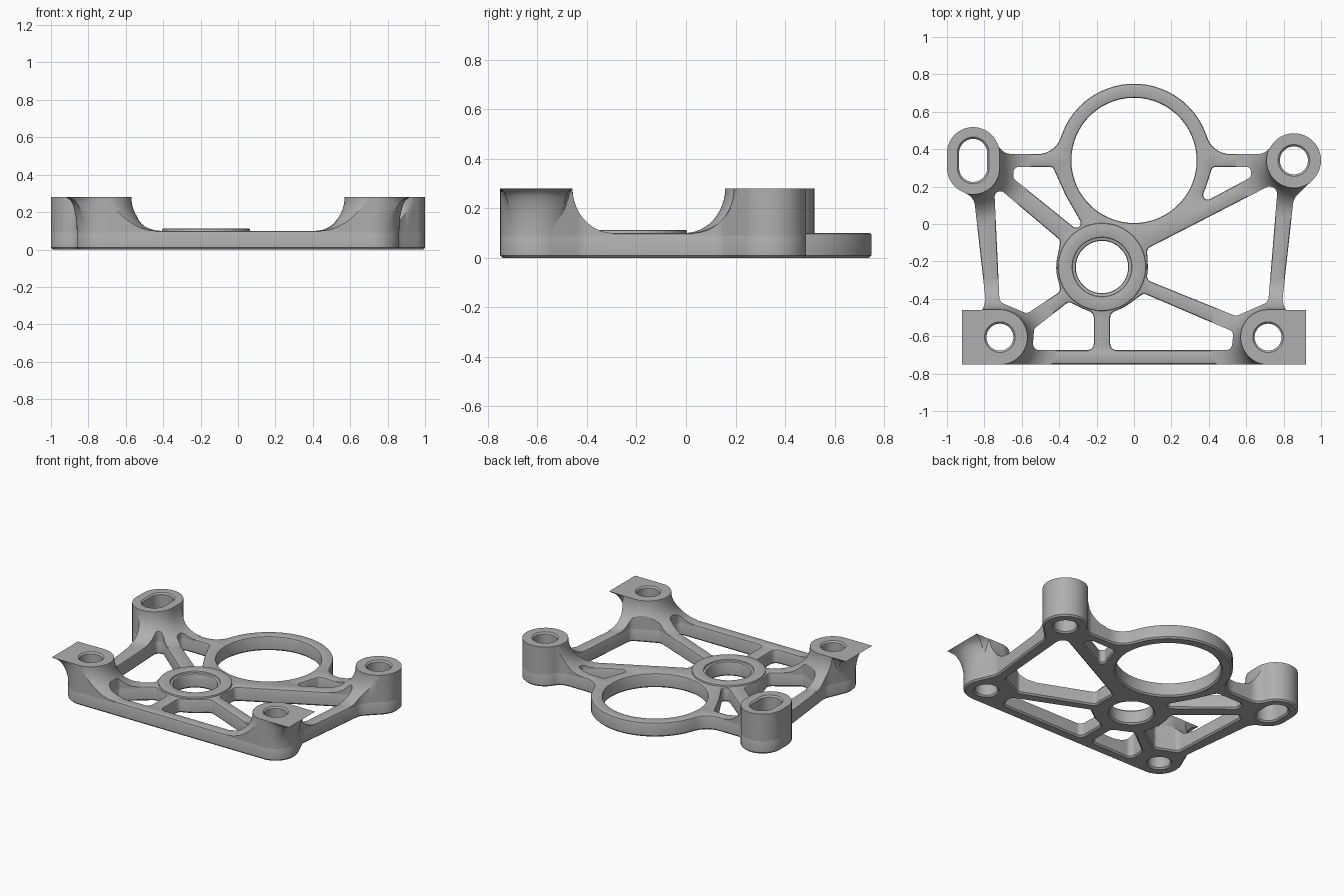
import bpy, bmesh, math

cube = bpy.data.objects.get("Cube")
if cube:
    bpy.data.objects.remove(cube)

GREY = (0.43, 0.43, 0.43, 1)
metal = bpy.data.materials.new("plain_grey")
metal.use_nodes = True
metal.diffuse_color = GREY
metal.node_tree.nodes["Principled BSDF"].inputs["Base Color"].default_value = GREY

STEP = math.radians(6)
PLATE_TOP, POST_TOP = 0.10, 0.28
FLARE = 0.165


def belt(pulleys):
    """Closed path round pulleys (x, y, r); negative r bends the path inwards."""
    n = len(pulleys)
    if n == 1:
        x, y, r = pulleys[0]
        return [(x, y, r, k * STEP) for k in range(round(math.tau / STEP))]
    heads = []
    for i in range(n):
        (x, y, r), (x2, y2, r2) = pulleys[i], pulleys[(i + 1) % n]
        ratio = (r2 - r) / math.hypot(x2 - x, y2 - y)
        heads.append(math.atan2(y2 - y, x2 - x) - math.asin(max(-1, min(1, ratio))))
    path = []
    for i, (x, y, r) in enumerate(pulleys):
        start = heads[i - 1]
        turn = (heads[i] - start) % math.tau
        if r < 0:
            turn = turn - math.tau if turn > math.pi else 0
        elif turn > 6:
            turn = 0
        steps = max(2, round(abs(turn) / STEP))
        path += [(x, y, r, start + turn * k / steps) for k in range(steps + 1)]
    return path


def ring(path, grow, z):
    return [(x + (r + grow) * math.sin(a), y - (r + grow) * math.cos(a), z)
            for x, y, r, a in path]


def solid(name, stacks):
    """Closed mesh from stacks of rings that share one bottom and one top height."""
    bm = bmesh.new()
    for rings in stacks:
        rows = [[bm.verts.new(p) for p in row] for row in rings]
        for low, high in zip(rows, rows[1:]):
            for i in range(len(low)):
                bm.faces.new((low[i - 1], low[i], high[i], high[i - 1]))
    bmesh.ops.remove_doubles(bm, verts=bm.verts[:], dist=0.0002)
    for z in (stacks[0][0][0][2], stacks[0][-1][0][2]):
        rim = [e for e in bm.edges if e.is_boundary
               and all(abs(v.co.z - z) < 1e-4 for v in e.verts)]
        bmesh.ops.triangle_fill(bm, use_beauty=True, edges=rim, normal=(0, 0, 1))
    bmesh.ops.recalc_face_normals(bm, faces=bm.faces[:])
    mesh = bpy.data.meshes.new(name)
    bm.to_mesh(mesh)
    bm.free()
    mesh.materials.append(metal)
    obj = bpy.data.objects.new(name, mesh)
    bpy.context.collection.objects.link(obj)
    return obj


def plate(name, outline, holes, z0, z1, edge):
    """Flat plate with holes and softened rims."""
    levels = [(z0, 0), (z1, 0)]
    if edge:
        levels = [(z0, -edge), (z0 + edge, 0), (z1 - edge, 0),
                  (z1 - edge * 0.3, -edge * 0.3), (z1, -edge)]
    stacks = [[ring(belt(outline), d, z) for z, d in levels]]
    stacks += [[ring(belt(h), -d, z) for z, d in levels] for h in holes]
    return solid(name, stacks)


def carve(obj, tool, operation):
    tool.hide_render = True
    mod = obj.modifiers.new(operation.lower(), "BOOLEAN")
    mod.operation, mod.solver, mod.object = operation, "EXACT", tool
    bpy.context.view_layer.update()
    done = obj.evaluated_get(bpy.context.evaluated_depsgraph_get())
    mesh = bpy.data.meshes.new_from_object(done)
    obj.modifiers.clear()
    obj.data = mesh


# Plan of the frame: big ring, four posts and the bars between them
RING, HUB = (0, 0.34), (-0.171, -0.23)
FRONT_X, FRONT_Y, POST_R = 0.717, -0.605, 0.145
hub_side = (*HUB, -0.245)
ring_side = (*RING, -0.41)
outline = [
    (*RING, 0.41), (-0.515, 0.504, -0.13), (-0.6535, 0.454, -0.08),
    (-0.86, 0.378, 0.14), (-0.86, 0.30, 0.14), (-0.93, 0.09, -0.08),
    (-0.895, -0.40, -0.1), (-FRONT_X, FRONT_Y, POST_R),
    (FRONT_X, FRONT_Y, POST_R), (0.895, -0.40, -0.1), (0.93, 0.10, -0.08),
    (0.855, 0.34, POST_R), (0.661, 0.454, -0.08), (0.515, 0.504, -0.13),
]
pockets = [
    # front left and front right
    [(-0.505, -0.64, 0.035), (-0.25, -0.64, 0.035), (-0.25, -0.50, 0.035),
     hub_side, (-0.345, -0.45, 0.03), (-0.505, -0.575, 0.03)],
    [(-0.092, -0.64, 0.035), (0.49, -0.64, 0.035), (0.50, -0.595, 0.03),
     (0.055, -0.405, 0.03), hub_side, (-0.092, -0.50, 0.035)],
    # large side openings
    [(0.10, -0.28, 0.03), (0.545, -0.46, 0.03), (0.68, -0.39, 0.04),
     (0.725, 0.16, 0.04), (0.10, -0.15, 0.03), hub_side],
    [(-0.68, -0.39, 0.04), (-0.575, -0.445, 0.03), (-0.425, -0.345, 0.03),
     hub_side, (-0.425, -0.10, 0.03), (-0.715, 0.145, 0.03)],
    # small openings beside the ring
    [(0.395, 0.155, 0.025), (0.60, 0.265, 0.025), (0.60, 0.28, 0.025),
     (0.437, 0.28, 0.025), ring_side],
    [(-0.62, 0.255, 0.025), (-0.31, 0.005, 0.025), ring_side,
     (-0.45, 0.28, 0.025), (-0.615, 0.275, 0.03)],
    [(*RING, 0.335)],
]

# Posts: name, pulleys of the flared body, pulleys of the hole
posts = [
    ("back_right_slot_post", [(-0.86, 0.378, 0.14), (-0.86, 0.30, 0.14)],
     [(-0.86, 0.38, 0.075), (-0.86, 0.30, 0.075)]),
    ("back_left_post", [(0.855, 0.34, POST_R)], [(0.855, 0.34, 0.075)]),
    ("front_right_post", [(-0.80, FRONT_Y, POST_R), (-FRONT_X, FRONT_Y, POST_R)],
     [(-FRONT_X, FRONT_Y, 0.072)]),
    ("front_left_post", [(FRONT_X, FRONT_Y, POST_R), (0.80, FRONT_Y, POST_R)],
     [(FRONT_X, FRONT_Y, 0.072)]),
]

parts = [plate("base_frame", outline,
               pockets + [p[2] for p in posts] + [[(*HUB, 0.14)]], 0, PLATE_TOP, 0.01)]
parts.append(plate("hub_ring", [(*HUB, 0.235)], [[(*HUB, 0.158)]], 0.05, 0.112, 0.006))


def wing(name, side):
    """Overhanging outer corner: round at the foot, square at the top."""
    rows = []
    for k in range(-1, 13):
        s = max(k, 0) / 12
        w = 1 - math.sqrt(1 - s * s)
        row = []
        for j in range(33):
            t = math.pi * (j / 32 - 0.5)
            c, sn = math.cos(t), math.sin(t)
            m = max(abs(c), abs(sn))
            x = POST_R * c * (1 - w) + 0.203 * c / m * w
            y = POST_R * sn * (1 - w) + POST_R * sn / m * w
            row.append((side * (FRONT_X + x), FRONT_Y + y,
                        PLATE_TOP + s * (POST_TOP - PLATE_TOP) - (0.015 if k < 0 else 0)))
        rows.append(row)
    return solid(name, [rows])


# Flared posts, trimmed to the plan and drilled with a softened hole
trim = plate("plan_cutter", outline, pockets, 0.05, 0.32, 0)
helpers = [trim]
for name, body, hole in posts:
    path = belt(body)
    rows = [ring(path, FLARE, PLATE_TOP - 0.015)]
    for k in range(13):
        a = math.pi / 2 * (1 - k / 12)
        rows.append(ring(path, FLARE * (1 - math.cos(a)) + 0.002,
                         POST_TOP - (POST_TOP - PLATE_TOP) * math.sin(a)))
    post = solid(name, [rows])
    carve(post, trim, "INTERSECT")
    hole_path = belt(hole)
    drill = solid(name + "_cutter", [[ring(hole_path, d, z) for z, d in
                                      ((0.04, 0), (0.27, 0), (0.30, 0.03))]])
    helpers.append(drill)
    carve(post, drill, "DIFFERENCE")
    parts.append(post)
    if name.startswith("front"):
        corner = wing(name + "_wing", 1 if "left" in name else -1)
        carve(corner, drill, "DIFFERENCE")
        parts.append(corner)

for obj in helpers:
    bpy.data.objects.remove(obj)

# Smooth curved walls, keep crisp edges
bpy.ops.object.select_all(action="DESELECT")
for obj in parts:
    obj.select_set(True)
bpy.context.view_layer.objects.active = parts[0]
bpy.ops.object.shade_smooth_by_angle(angle=math.radians(30))
